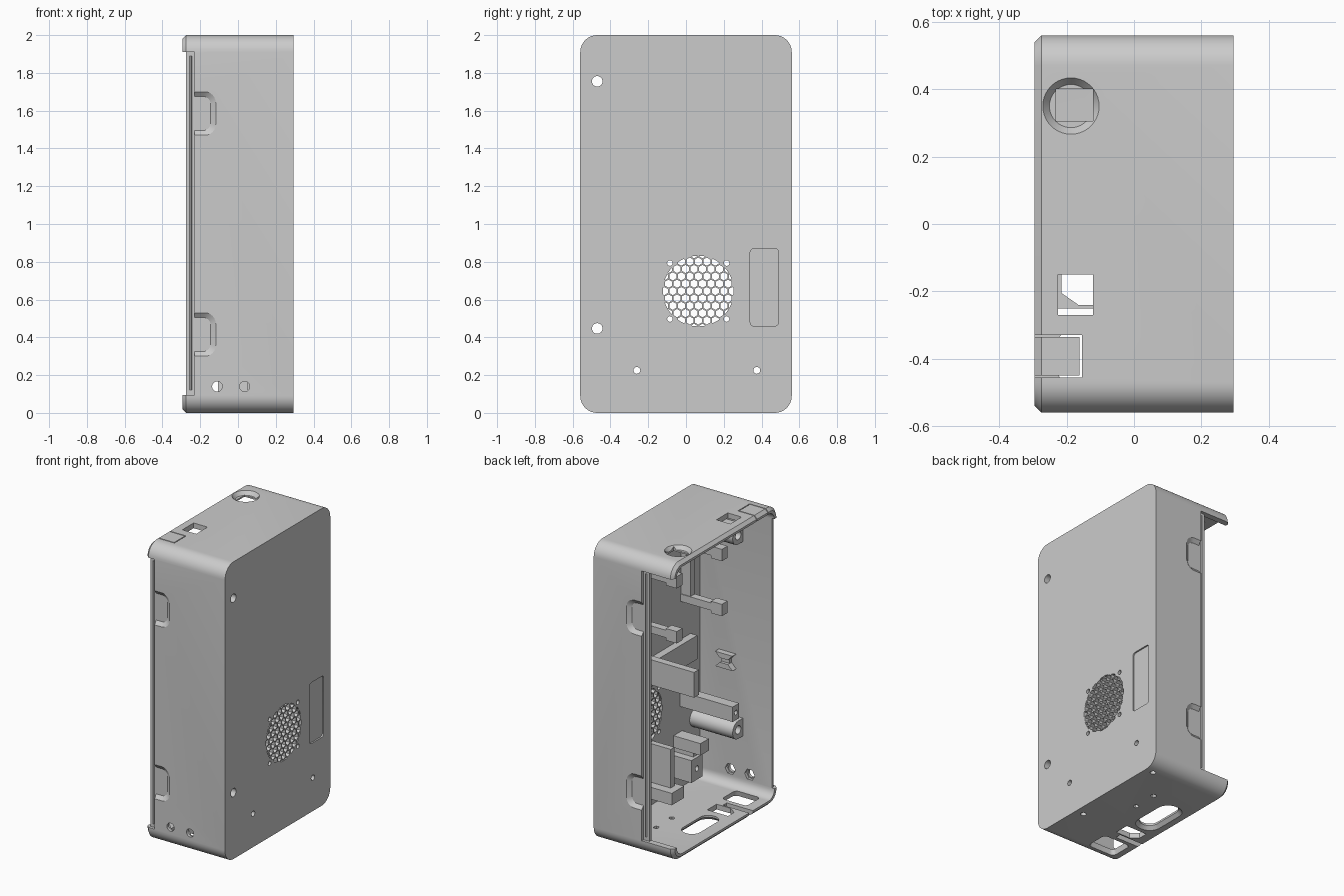
import bpy, bmesh, math

if "Cube" in bpy.data.objects:
    bpy.data.objects.remove(bpy.data.objects["Cube"])


def loft(name, axis, sections):
    """Solid through matching 2D outlines [(t, points)] along an axis."""
    place = {'x': lambda t, p: (t, p[0], p[1]),
             'y': lambda t, p: (p[0], t, p[1]),
             'z': lambda t, p: (p[0], p[1], t)}[axis]
    bm = bmesh.new()
    rings = [[bm.verts.new(place(t, p)) for p in pts] for t, pts in sections]
    n = len(rings[0])
    bm.faces.new(rings[0])
    bm.faces.new(rings[-1])
    for r, s in zip(rings, rings[1:]):
        for i in range(n):
            j = (i + 1) % n
            bm.faces.new((r[i], r[j], s[j], s[i]))
    bmesh.ops.recalc_face_normals(bm, faces=bm.faces)
    me = bpy.data.meshes.new(name)
    bm.to_mesh(me)
    bm.free()
    ob = bpy.data.objects.new(name, me)
    bpy.context.collection.objects.link(ob)
    return ob


def rrect(a0, a1, b0, b1, r, seg=6):
    pts = []
    for cx, cy, st in ((a1 - r, b1 - r, 0), (a0 + r, b1 - r, 90),
                       (a0 + r, b0 + r, 180), (a1 - r, b0 + r, 270)):
        for i in range(seg + 1):
            t = math.radians(st + 90 * i / seg)
            pts.append((cx + r * math.cos(t), cy + r * math.sin(t)))
    return pts


def ngon(cx, cy, r, n=24, turn=0.0):
    return [(cx + r * math.cos(2 * math.pi * i / n + turn),
             cy + r * math.sin(2 * math.pi * i / n + turn)) for i in range(n)]


def box(name, x0, x1, y0, y1, z0, z1):
    return loft(name, 'z', [(z, [(x0, y0), (x1, y0), (x1, y1), (x0, y1)])
                            for z in (z0, z1)])


def apply_bool(ob, tool, op='DIFFERENCE'):
    tool.hide_render = True
    m = ob.modifiers.new("bool", 'BOOLEAN')
    m.operation, m.solver, m.object = op, 'EXACT', tool
    bpy.context.view_layer.objects.active = ob
    bpy.ops.object.modifier_apply(modifier=m.name)
    bpy.data.objects.remove(tool)


def prism(axis, a, b, pts, name="cutter"):
    return loft(name, axis, [(a, pts), (b, pts)])


# Outer shell, open on the -x side, with a chamfered rim
shell = loft("case_shell", 'x', [
    (-.295, rrect(-.54, .54, .02, 1.98, .07, 10)),
    (-.275, rrect(-.56, .56, 0, 2, .09, 10)),
    (.295, rrect(-.56, .56, 0, 2, .09, 10))])


def cut(axis, a, b, pts):
    apply_bool(shell, prism(axis, a, b, pts))


def cutbox(*a):
    apply_bool(shell, box("cutter", *a))


cut('x', -.4, .26, rrect(-.52, .52, .035, 1.965, .06, 8))

# Lowered side walls (the back one is shorter), stepped lips, finger pockets
parts = [shell]
for s, d in ((-1, 0), (1, .168)):
    cutbox(-.4, -.275 + d, *sorted((s * .45, s * .7)), .095, 1.91)
    cutbox(-.45, -.23 + d, *sorted((s * .54, s * .7)), .095, 1.91)
    for zc in (1.585, .415):
        apply_bool(shell, loft("cutter", 'y', [
            (s * .58, rrect(-.28 + d, -.09 + d, zc - .14, zc + .14, .075)),
            (s * .5403, rrect(-.28 + d, -.145 + d, zc - .09, zc + .09, .04))]))
    parts.append(prism('z', .12, 1.89, [(-.26 + d, s * .535), (-.25 + d, s * .547),
                                        (-.24 + d, s * .535)], "snap_ridge"))

# Fan grille: hexagons clipped to a circle, and screw holes
FY, FZ, P = .065, .645, .045
bm = bmesh.new()
for row in range(-5, 6):
    for col in range(-5, 6):
        y = FY + P * (col + (row % 2) * .5)
        z = FZ + row * P * .866
        if math.hypot(y - FY, z - FZ) < .2:
            h = prism('x', .2, .35, ngon(y, z, .0215, 6, math.pi / 6))
            bm.from_mesh(h.data)
            bpy.data.objects.remove(h)
me = bpy.data.meshes.new("grille_cutter")
bm.to_mesh(me)
bm.free()
grille = bpy.data.objects.new("grille_cutter", me)
bpy.context.collection.objects.link(grille)
apply_bool(grille, prism('x', .18, .37, ngon(FY, FZ, .187, 48)), 'INTERSECT')
apply_bool(shell, grille)
for sy in (-1, 1):
    for sz in (-1, 1):
        cut('x', .2, .35, ngon(FY + sy * .15, FZ + sz * .148, .015, 12))

# Holes and shallow label recess in the large face
MOUNTS = [(-.47, 1.755, .028), (-.47, .447, .028), (-.26, .225, .018), (.375, .225, .018)]
for y, z, r in MOUNTS:
    cut('x', .2, .35, ngon(y, z, r))
cut('x', .285, .35, rrect(.34, .49, .46, .87, .02))

# Front wall holes with hexagonal nut recesses inside
for x in (-.11, .035):
    cut('y', -.6, -.45, ngon(x, .14, .027))
    cut('y', -.54, -.45, ngon(x, .14, .038, 6))

# Top: round dish with square opening, window, flexible button slits
apply_bool(shell, loft("cutter", 'z', [
    (2.003, ngon(-.187, .35, .086, 40)), (1.975, ngon(-.187, .35, .064, 40))]))
cutbox(-.232, -.122, .305, .40, 1.9, 2.1)
cutbox(-.225, -.122, -.27, -.15, 1.9, 2.1)
cutbox(-.35, -.155, -.335, -.329, 1.93, 2.1)
cutbox(-.35, -.155, -.455, -.449, 1.93, 2.1)
cutbox(-.161, -.155, -.455, -.329, 1.93, 2.1)

# Bottom: chamfered oval, two connector openings, slit to the rim, screw holes
apply_bool(shell, loft("cutter", 'z', [
    (-.005, rrect(-.235, -.06, -.115, .235, .08, 10)),
    (.022, rrect(-.21, -.085, -.09, .21, .06, 10)),
    (.06, rrect(-.21, -.085, -.09, .21, .06, 10))]))
cut('z', -.05, .06, [(-.215, -.14), (-.06, -.14), (-.06, -.24), (-.165, -.24),
                     (-.215, -.205)])
apply_bool(shell, loft("cutter", 'z', [
    (-.005, rrect(-.235, -.03, -.475, -.315, .03)),
    (.07, rrect(-.215, -.05, -.46, -.33, .02))]))
cutbox(-.35, -.10, -.29, -.25, -.05, .06)
for x, y, r, n in ((.235, -.2, .018, 16), (.235, .46, .018, 16),
                   (.05, .08, .018, 6), (.05, .245, .018, 6)):
    cut('z', -.05, .1, ngon(x, y, r, n))

# Long hollow screw posts along the front corner, with a web to the wall
for y, z, r in MOUNTS[:2]:
    post = prism('x', -.06, .265, ngon(y, z, .06), "screw_post")
    apply_bool(post, box("web", -.06, .265, -.525, y, z - .06, z + .06), 'UNION')
    apply_bool(post, prism('x', -.2, .4, ngon(y, z, .028)))
    parts.append(post)

# Four board supports: L-shaped arms with stepped ends, joined by wall ribs
for y in (-.34, .14):
    for z in (1.31, 1.68):
        parts.append(box("board_arm", .0, .265, y - .025, y + .025, z - .025, z + .025))
        parts.append(box("board_arm_tip", -.05, .03, y - .03, y + .03, z - .04, z + .04))
    parts.append(box("board_rib", .19, .265, y - .02, y + .02, 1.31, 1.68))

# Divider on the inner wall, and two bars reaching toward the opening
parts.append(box("divider_wall", .21, .265, -.42, .10, .87, 1.03))
parts.append(box("upper_bar", -.13, .265, .05, .10, .90, 1.07))
bar = box("lower_bar", -.13, .265, -.38, -.31, .58, .68)
apply_bool(bar, prism('x', -.2, -.05, ngon(-.345, .63, .016, 12)))
parts.append(bar)

# Small cable clip on the front wall
for s in (-1, 1):
    zc = .875
    parts.append(prism('y', -.525, -.48, [(-.01, zc + s * .05), (.12, zc + s * .05),
                                          (.085, zc + s * .015), (.025, zc + s * .015)],
                       "cable_clip"))
parts.append(box("cable_clip_bridge", .025, .085, -.525, -.50, .855, .895))

# Lower holders around the small screw holes
blocks = [box("socket_block", .10, .265, -.32, -.20, .15, .30),
          box("socket_top", .06, .265, -.33, -.24, .33, .41),
          box("socket_neck", .12, .265, -.31, -.25, .29, .34),
          box("holder_plate", .10, .265, -.02, .02, .14, .46),
          box("holder_foot", .05, .265, -.05, .08, .12, .2),
          prism('x', .12, .265, ngon(.375, .225, .045), "lower_post")]
for b, y in ((blocks[0], -.26), (blocks[5], .375)):
    apply_bool(b, prism('x', 0, .4, ngon(y, .225, .018)))
parts += blocks

# Smooth rounded surfaces, keep edges crisp
for ob in parts:
    bpy.ops.object.select_all(action='DESELECT')
    ob.select_set(True)
    bpy.context.view_layer.objects.active = ob
    bpy.ops.object.shade_smooth_by_angle(angle=math.radians(25))
